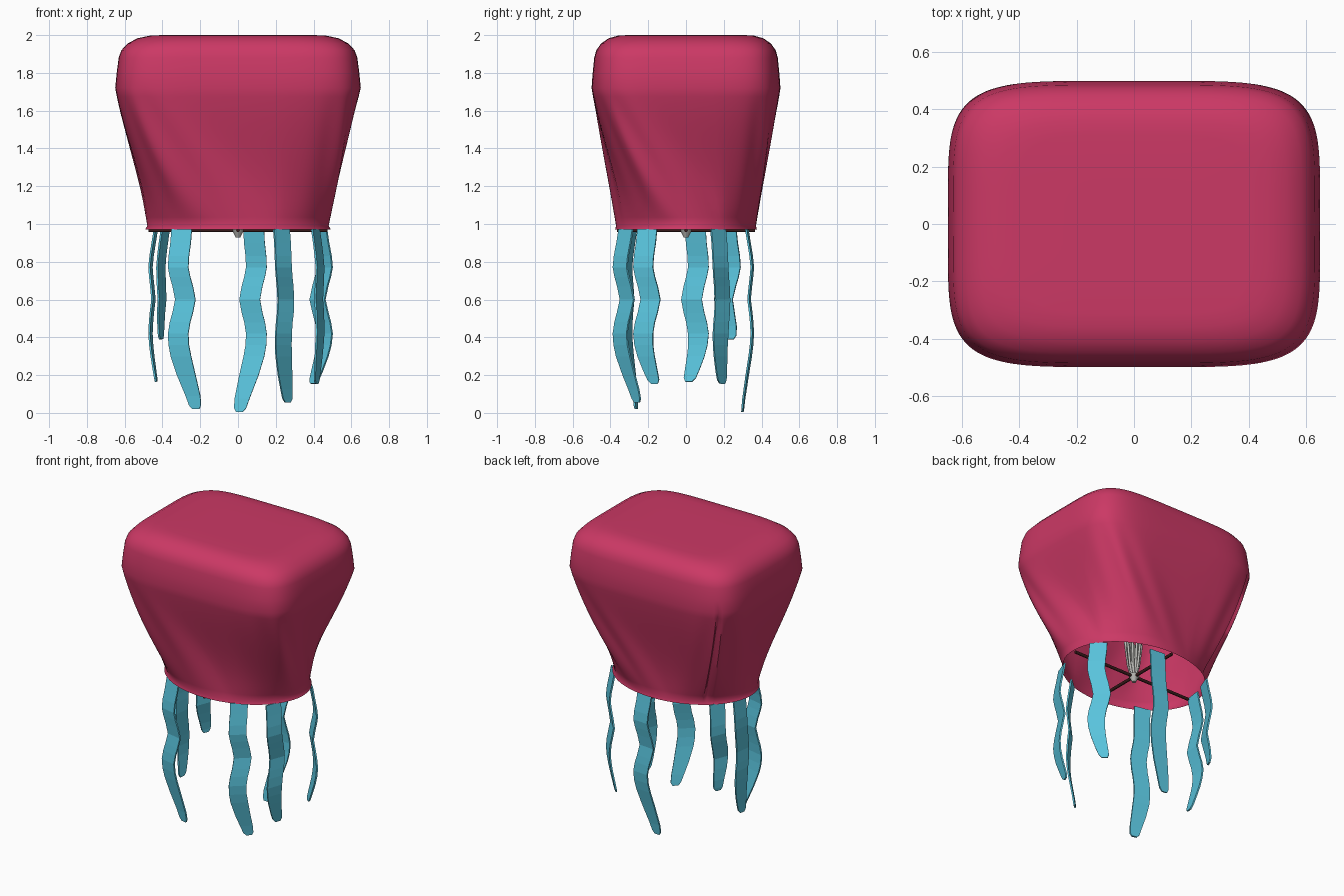
import bpy, bmesh, math, random
from mathutils import Vector, Matrix

if "Cube" in bpy.data.objects:
    bpy.data.objects.remove(bpy.data.objects["Cube"])

random.seed(4)


def material(name, rgb):
    m = bpy.data.materials.new(name)
    m.diffuse_color = (*rgb, 1)
    m.use_nodes = True
    m.node_tree.nodes["Principled BSDF"].inputs["Base Color"].default_value = m.diffuse_color
    return m


PINK = material("pink_paper", (0.60, 0.04, 0.13))
BLUE = material("blue_ribbon", (0.10, 0.55, 0.72))
DARK = material("dark_wire", (0.045, 0.012, 0.012))
GREY = material("grey_wick", (0.5, 0.5, 0.47))


def make(name, bm, mat, angle=None):
    bmesh.ops.recalc_face_normals(bm, faces=bm.faces)
    me = bpy.data.meshes.new(name)
    bm.to_mesh(me)
    bm.free()
    ob = bpy.data.objects.new(name, me)
    bpy.context.collection.objects.link(ob)
    me.materials.append(mat)
    if angle:
        bpy.context.view_layer.objects.active = ob
        ob.select_set(True)
        bpy.ops.object.shade_smooth_by_angle(angle=math.radians(angle))
        ob.select_set(False)
    return ob


def lerp(table, t):
    """Piecewise linear lookup in rows of (t, a, b, ...), t ascending."""
    t = min(max(t, table[0][0]), table[-1][0])
    for p, q in zip(table, table[1:]):
        if t <= q[0]:
            k = (t - p[0]) / (q[0] - p[0])
            return [a + (b - a) * k for a, b in zip(p[1:], q[1:])]


# Paper envelope: rounded box crown twisting down to an oval mouth
N = 144
START = math.radians(135)          # seam at the back left corner
TWIST = [(0, 0), (0.25, 18), (0.5, 32), (0.78, 28), (1, 0)]


def crown(a, s):
    c, d = math.cos(a), math.sin(a)
    return Vector((0.65 * s * math.copysign(abs(c) ** 0.4, c),
                   0.50 * s * math.copysign(abs(d) ** 0.4, d)))


def mouth(a, rx=0.48, ry=0.37):
    return Vector((rx * math.cos(a), ry * math.sin(a)))


def skirt(i, a, t, f):
    """Faces sag slightly, corners run straight down as slanting folds."""
    corner = abs(math.sin(2 * a)) ** 2
    h = min(f / 0.85, 1)
    sag = h * h * (3 - 2 * h)
    g = (1 - corner) * (0.3 * sag + 0.7 * f) + corner * f ** 1.1
    p = crown(a, 1).lerp(mouth(a + t), g)
    fold = 0.009 * corner * math.cos(12 * (a - START)) * math.sin(math.pi * f)
    fold += 0.016 * corner * math.sin(math.pi * f)
    if i in (0, N - 1):            # pinched seam
        fold -= 0.03 * math.sin(math.pi * f) ** 0.5
    return p + p.normalized() * fold


bm = bmesh.new()
angles = [(START + math.tau * i / N, math.radians(lerp(TWIST, i / N)[0])) for i in range(N)]
rings = []
for z, s in [(2.0, 0.3), (2.0, 0.62), (1.997, 0.72), (1.983, 0.82), (1.955, 0.90),
             (1.92, 0.95), (1.88, 0.972), (1.80, 0.988), (1.72, 1.0)]:
    rings.append([(*crown(a, s), z) for a, t in angles])
for k in range(1, 17):
    f = k / 16
    rings.append([(*skirt(i, a, t, f * 0.9999), 1.72 - 0.73 * f)
                  for i, (a, t) in enumerate(angles)])
rings.append([(*mouth(a + t, 0.492, 0.376), 0.97) for a, t in angles])
verts = [[bm.verts.new(p) for p in r] for r in rings]
bm.faces.new(verts[0])
for r, q in zip(verts, verts[1:]):
    for i in range(N):
        j = (i + 1) % N
        bm.faces.new((r[i], r[j], q[j], q[i]))
make("paper_envelope", bm, PINK, 60)


# Hanging ribbons: (z, sway along the rim, push outward)
WAVE = [(0.0, 0.075, -0.03), (0.10, 0.055, -0.018), (0.20, 0.025, 0.0), (0.30, 0.0, 0.018),
        (0.36, -0.01, 0.026), (0.42, -0.012, 0.03), (0.48, -0.003, 0.026), (0.53, 0.01, 0.02),
        (0.60, 0.022, 0.01), (0.67, 0.01, 0.018), (0.72, -0.003, 0.025), (0.77, -0.012, 0.03),
        (0.83, -0.01, 0.024), (0.90, -0.003, 0.012), (0.972, 0.0, 0.0)]
RIBBONS = [(0.083, 0.322, 0.005, 4), (-0.298, -0.275, 0.02, 20), (0.23, -0.318, 0.055, 18),
           (-0.435, 0.05, 0.165, 4), (-0.385, 0.215, 0.39, 22), (0.43, 0.17, 0.155, 12),
           (0.41, -0.205, 0.155, 20)]
for n, (x, y, end, yaw) in enumerate(RIBBONS):
    out = Vector((x / 0.48 ** 2, y / 0.37 ** 2, 0)).normalized()
    out = Matrix.Rotation(math.radians(yaw), 3, 'Z') @ out
    along = Vector((-out.y, out.x, 0))
    zs = [end, end + 0.02, end + 0.07] + [r[0] for r in WAVE if r[0] > end + 0.11]
    bm = bmesh.new()
    prev = None
    for z in zs:
        sway, push = lerp(WAVE, z)
        w = lerp([(0, 0.018), (0.02, 0.032), (0.10, 0.044), (0.25, 0.055), (1, 0.055)], z - end)[0]
        c = Vector((x, y, z)) + along * sway + out * push
        row = [bm.verts.new(c + along * w * s) for s in (-1, 1)]
        if prev:
            bm.faces.new((prev[0], prev[1], row[1], row[0]))
        prev = row
    ob = make(f"ribbon_{n + 1}", bm, BLUE)
    mod = ob.modifiers.new("thickness", 'SOLIDIFY')
    mod.thickness = 0.01
    mod.offset = 0


def tube(name, paths, radius, mat):
    cu = bpy.data.curves.new(name, 'CURVE')
    cu.dimensions = '3D'
    cu.bevel_depth = radius
    cu.bevel_resolution = 2
    cu.use_fill_caps = True
    for path in paths:
        sp = cu.splines.new('POLY')
        sp.points.add(len(path) - 1)
        for p, co in zip(sp.points, path):
            p.co = (*co, 1)
    cu.materials.append(mat)
    ob = bpy.data.objects.new(name, cu)
    bpy.context.collection.objects.link(ob)


# Crossed wires under the mouth
tube("cross_wires", [[(-0.475, 0, 0.967), (0.475, 0, 0.967)],
                     [(0, -0.365, 0.967), (0, 0.365, 0.967)]], 0.01, DARK)

# Wick: a tied tuft of strands with a knot and a short tail
strands = []
for i in range(22):
    a, r = i * 2.4, math.sqrt((i + 0.5) / 22)
    u = Vector((math.cos(a), math.sin(a), 0)) * r
    h = random.uniform(0.20, 0.26)
    strands.append([u * 0.018 + Vector((0, 0, 0.97)), u * 0.04 + Vector((0, 0, 1.05)),
                    u * 0.06 + Vector((0, 0, 0.97 + h))])
tube("wick_strands", strands, 0.008, GREY)
bm = bmesh.new()
bmesh.ops.create_cone(bm, cap_ends=True, segments=12, radius1=0.012, radius2=0.036, depth=0.05)
bmesh.ops.translate(bm, verts=bm.verts, vec=(0, 0, 0.953))
make("wick_knot", bm, GREY, 50)
